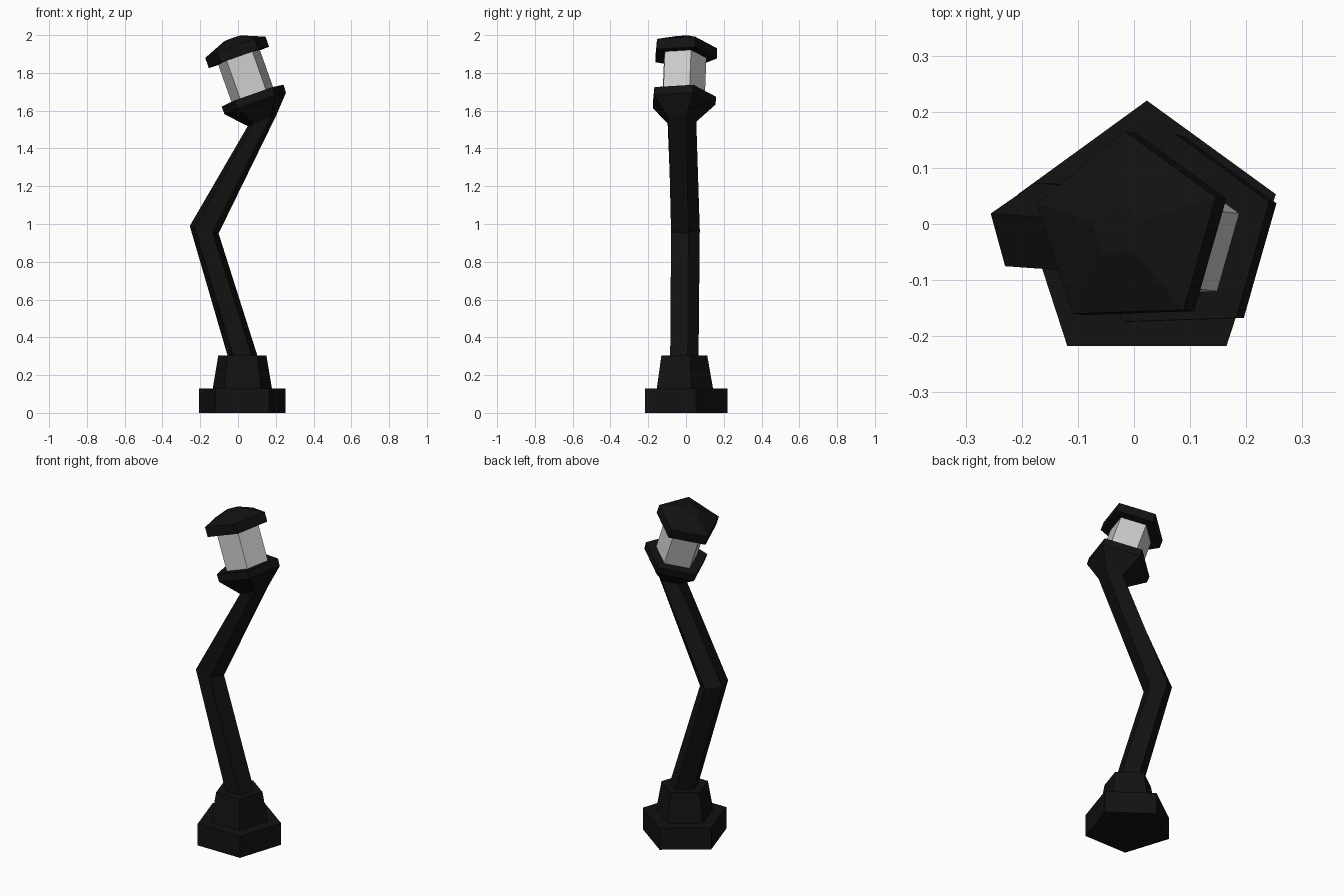
import bpy, bmesh, math
from mathutils import Vector

if "Cube" in bpy.data.objects:
    bpy.data.objects.remove(bpy.data.objects["Cube"])

black = bpy.data.materials.new("black_metal")
black.diffuse_color = (0.006, 0.006, 0.006, 1)
black.use_nodes = True
black.node_tree.nodes["Principled BSDF"].inputs["Base Color"].default_value = black.diffuse_color


def ring(center, radius, slope_x=0.0, slope_y=0.0, yaw=0.0):
    """Pentagon with a corner to the back, lying in a sloped plane."""
    n = Vector((-slope_x, -slope_y, 1)).normalized()
    u = Vector((1, yaw, slope_x + slope_y * yaw)).normalized()
    v = n.cross(u)
    angles = [math.pi / 2 + i * math.tau / 5 for i in range(5)]
    return [Vector(center) + radius * (u * math.cos(a) + v * math.sin(a)) for a in angles]


def loft(name, rings, material=None):
    """Skin a stack of pentagons and close both ends."""
    bm = bmesh.new()
    loops = [[bm.verts.new(p) for p in r] for r in rings]
    for a, b in zip(loops, loops[1:]):
        for i in range(5):
            j = (i + 1) % 5
            bm.faces.new((a[i], a[j], b[j], b[i]))
    bm.faces.new(loops[0][::-1])
    bm.faces.new(loops[-1])
    bmesh.ops.recalc_face_normals(bm, faces=bm.faces)
    mesh = bpy.data.meshes.new(name)
    bm.to_mesh(mesh)
    bm.free()
    obj = bpy.data.objects.new(name, mesh)
    bpy.context.collection.objects.link(obj)
    if material:
        mesh.materials.append(material)
    return obj


# Leaning lantern head: position along its own axis
TILT = (0.355, -0.04, 0.035)
origin = Vector((0.078, -0.023, 1.682))
axis = Vector((-TILT[0], -TILT[1], 1)).normalized()


def head(height, radius):
    return ring(origin + axis * height, radius, *TILT)


# Stepped base
CX, CY = 0.023, -0.0216
loft("base", [ring((CX, CY, z), r) for z, r in
              ((0, 0.2416), (0.13, 0.2416), (0.13, 0.1645), (0.305, 0.134))], black)

# Crooked post flaring into the lantern cup
loft("post_and_cup", [
    ring((CX, CY + 0.005, 0.305), 0.083),
    ring((-0.18, -0.01, 0.97), 0.083, -0.26, 0.0, -0.04),
    head(-0.145, 0.083),
    head(-0.044, 0.181),
    head(0.0, 0.183),
], black)

# Lamp glass
loft("lamp_glass", [head(-0.01, 0.123), head(0.23, 0.123)])

# Roof
loft("roof", [head(0.215, 0.178), head(0.272, 0.178), head(0.32, 0.05)], black)
